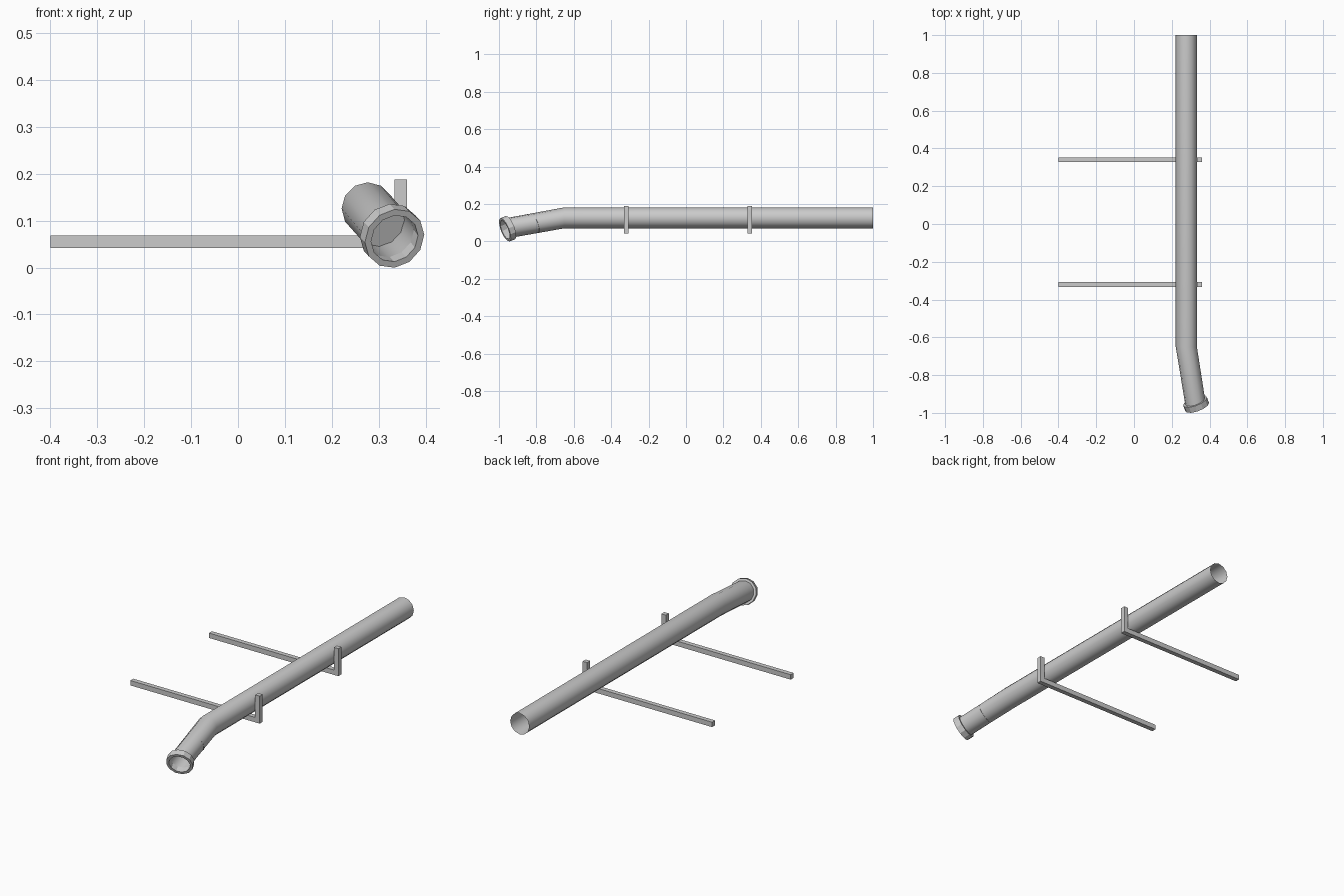
import bpy, bmesh
from math import cos, sin, tau
from mathutils import Vector

if "Cube" in bpy.data.objects:
    bpy.data.objects.remove(bpy.data.objects["Cube"])

SIDES = 12
BACK = Vector((0, -1, 0))
N = Vector((0.325, -0.879, -0.351)).normalized()   # mouth direction
MOUTH = Vector((0.334, -0.968, 0.062))
BEND = Vector((0.277, -0.65, 0.126))
COLLAR = 0.033                                     # collar thickness


def ring(bm, centre, normal, radius):
    u = Vector((1, 0, 0))
    u = (u - normal * u.dot(normal)).normalized()
    v = normal.cross(u)
    return [bm.verts.new(centre + radius * (u * cos(tau * i / SIDES) + v * sin(tau * i / SIDES)))
            for i in range(SIDES)]


def loft(name, sections, smooth=False, cap=False):
    """Skin a series of (centre, normal, radius) rings."""
    bm = bmesh.new()
    rings = [ring(bm, *s) for s in sections]
    for a, b in zip(rings, rings[1:]):
        for i in range(SIDES):
            j = (i + 1) % SIDES
            bm.faces.new((a[i], a[j], b[j], b[i]))
    if cap:
        bm.faces.new(rings[0])
    for f in bm.faces:
        f.smooth = smooth
    return finish(name, bm)


def finish(name, bm):
    me = bpy.data.meshes.new(name)
    bm.to_mesh(me)
    bm.free()
    ob = bpy.data.objects.new(name, me)
    bpy.context.collection.objects.link(ob)
    return ob


# Pipe with bent front end, open at the back
collar_back = MOUTH - N * COLLAR
loft("pipe", [(Vector((0.277, 1, 0.126)), BACK, 0.056),
              (BEND, BACK, 0.056),
              (collar_back, N, 0.055)], smooth=True)

# Collar round the mouth
loft("mouth_collar", [(collar_back, N, 0.055), (collar_back, N, 0.067),
                      (MOUTH, N, 0.067), (MOUTH, N, 0.053),
                      (collar_back, N, 0.055)])

# Plug inside the mouth
loft("inner_plug", [(MOUTH.lerp(BEND, 0.5), N, 0.054)], cap=True)

# L-shaped wall brackets
PROFILE = [(-0.4, 0.042), (0.36, 0.042), (0.36, 0.188),
           (0.334, 0.188), (0.334, 0.068), (-0.4, 0.068)]
for label, y in (("front", -0.32), ("back", 0.34)):
    bm = bmesh.new()
    face = bm.faces.new([bm.verts.new((x, y - 0.0125, z)) for x, z in PROFILE])
    ext = bmesh.ops.extrude_face_region(bm, geom=[face], use_keep_orig=True)
    bmesh.ops.translate(bm, vec=(0, 0.025, 0),
                        verts=[g for g in ext["geom"] if isinstance(g, bmesh.types.BMVert)])
    bmesh.ops.recalc_face_normals(bm, faces=bm.faces)
    finish(label + "_bracket", bm)
